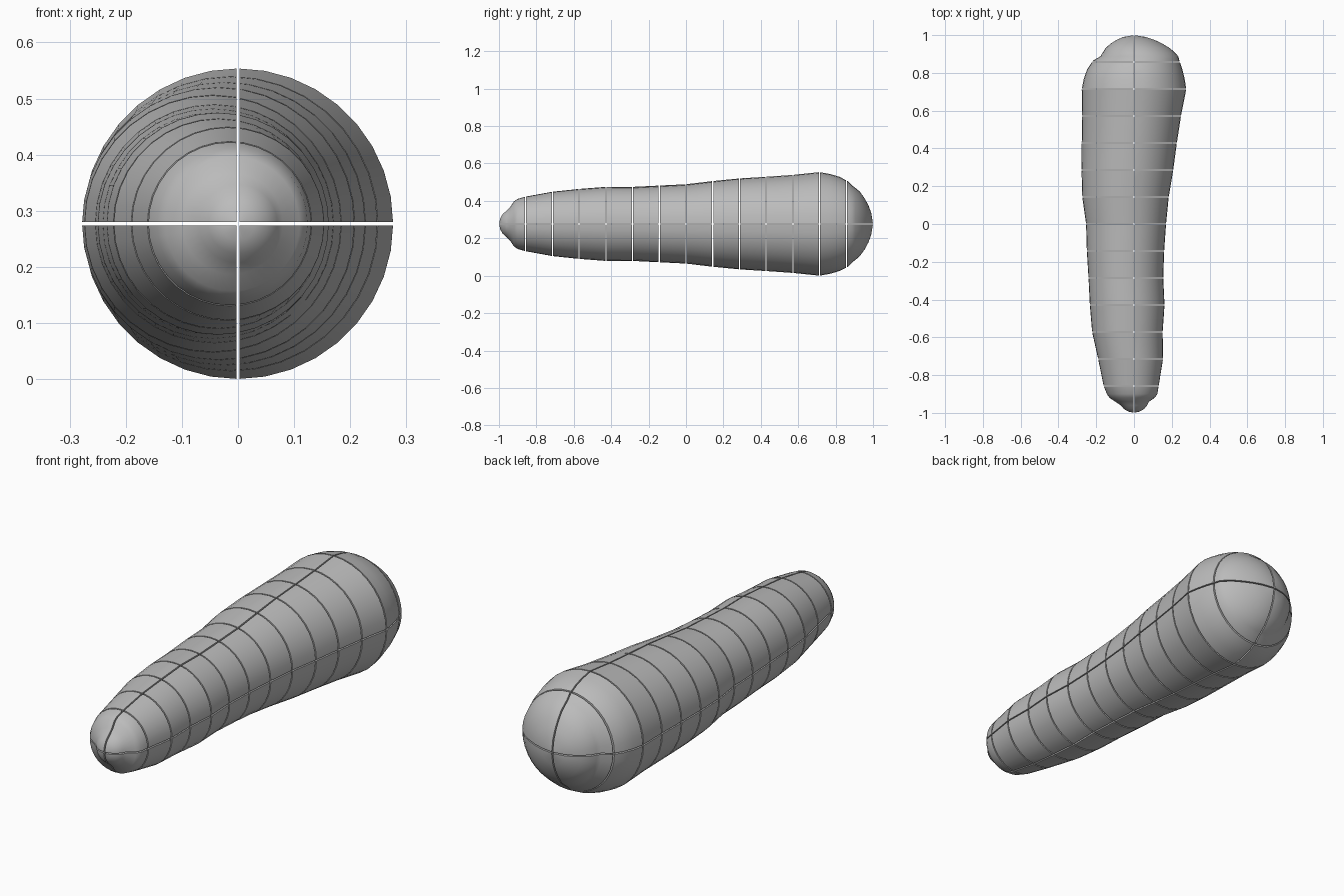
import bpy
import bmesh
import math
from mathutils import Vector

cube = bpy.data.objects.get("Cube")
if cube:
    bpy.data.objects.remove(cube, do_unlink=True)

SLICES = 14
SIDES = 36
PITCH = 2 / SLICES
HALF_GAP = 0.003
AXIS_HEIGHT = 0.277

# Stations along the length: (y, radius, sideways offset of the centre)
nose = [(-0.993, 0.03, 0), (-0.98, 0.053, 0), (-0.96, 0.07, 0),
        (-0.94, 0.09, -0.01), (-0.92, 0.12, -0.01), (-0.9, 0.134, -0.01)]
shaft = [(0.146, -0.015), (0.172, -0.018), (0.187, -0.035), (0.198, -0.036),
         (0.198, -0.043), (0.205, -0.045), (0.212, -0.042), (0.229, -0.045),
         (0.243, -0.035), (0.252, -0.025), (0.262, -0.013), (0.277, 0)]
tail = [(0.77, 0.267, 0.001), (0.82, 0.252, 0.004), (0.865, 0.229, 0.012),
        (0.888, 0.206, 0.028), (0.905, 0.193, 0.026), (0.93, 0.172, 0.02),
        (0.955, 0.137, 0.013), (0.975, 0.1, 0.008), (0.99, 0.06, 0.003)]
stations = nose + [(-1 + (i + 1) * PITCH, r, c)
                   for i, (r, c) in enumerate(shaft)] + tail

# Matte grey material
grey = bpy.data.materials.new("plain grey")
grey.use_nodes = True
colour = (0.5, 0.5, 0.5, 1.0)
grey.diffuse_color = colour
grey.node_tree.nodes["Principled BSDF"].inputs["Base Color"].default_value = colour


def loft_body():
    """Closed rounded body lofted through the circular stations."""
    bm = bmesh.new()
    rings = []
    for y, radius, offset in stations:
        ring = []
        for i in range(SIDES):
            angle = math.tau * i / SIDES
            ring.append(bm.verts.new((offset + radius * math.cos(angle), y,
                                      AXIS_HEIGHT + radius * math.sin(angle))))
        rings.append(ring)
    front_tip = bm.verts.new((0, -1, AXIS_HEIGHT))
    back_tip = bm.verts.new((0, 1, AXIS_HEIGHT))
    for i in range(SIDES):
        j = (i + 1) % SIDES
        for a, b in zip(rings, rings[1:]):
            bm.faces.new((a[i], a[j], b[j], b[i]))
        bm.faces.new((front_tip, rings[0][j], rings[0][i]))
        bm.faces.new((back_tip, rings[-1][i], rings[-1][j]))
    bmesh.ops.recalc_face_normals(bm, faces=bm.faces)
    return bm


def trim(bm, point, outward):
    """Cut away everything past a plane and close the cut."""
    bmesh.ops.bisect_plane(bm, geom=bm.verts[:] + bm.edges[:] + bm.faces[:],
                           dist=1e-6, plane_co=point, plane_no=outward,
                           clear_outer=True)
    rim = [e for e in bm.edges if e.is_boundary]
    if rim:
        bmesh.ops.holes_fill(bm, edges=rim, sides=0)


def link_piece(bm, name):
    bmesh.ops.recalc_face_normals(bm, faces=bm.faces)
    mesh = bpy.data.meshes.new(name)
    bm.to_mesh(mesh)
    mesh.materials.append(grey)
    piece = bpy.data.objects.new(name, mesh)
    bpy.context.collection.objects.link(piece)
    return piece


# Slice the body, then split every slice into four solid quarters
body = loft_body()
pieces = []
X, Y, Z = Vector((1, 0, 0)), Vector((0, 1, 0)), Vector((0, 0, 1))
axis = Vector((0, 0, AXIS_HEIGHT))
for n in range(SLICES):
    start = -1 + n * PITCH
    disc = body.copy()
    if n > 0:
        trim(disc, axis + Y * (start + HALF_GAP), -Y)
    if n < SLICES - 1:
        trim(disc, axis + Y * (start + PITCH - HALF_GAP), Y)
    for side, side_name in ((1, "left"), (-1, "right")):
        for level, level_name in ((1, "upper"), (-1, "lower")):
            quarter = disc.copy()
            trim(quarter, axis + X * side * HALF_GAP, -X * side)
            trim(quarter, axis + Z * level * HALF_GAP, -Z * level)
            pieces.append(link_piece(
                quarter, f"{level_name}_{side_name}_segment_{n + 1}"))
            quarter.free()
    disc.free()
body.free()

# Smooth skin with crisp cut edges
bpy.ops.object.select_all(action="DESELECT")
for piece in pieces:
    piece.select_set(True)
bpy.context.view_layer.objects.active = pieces[0]
bpy.ops.object.shade_smooth_by_angle(angle=math.radians(35))
